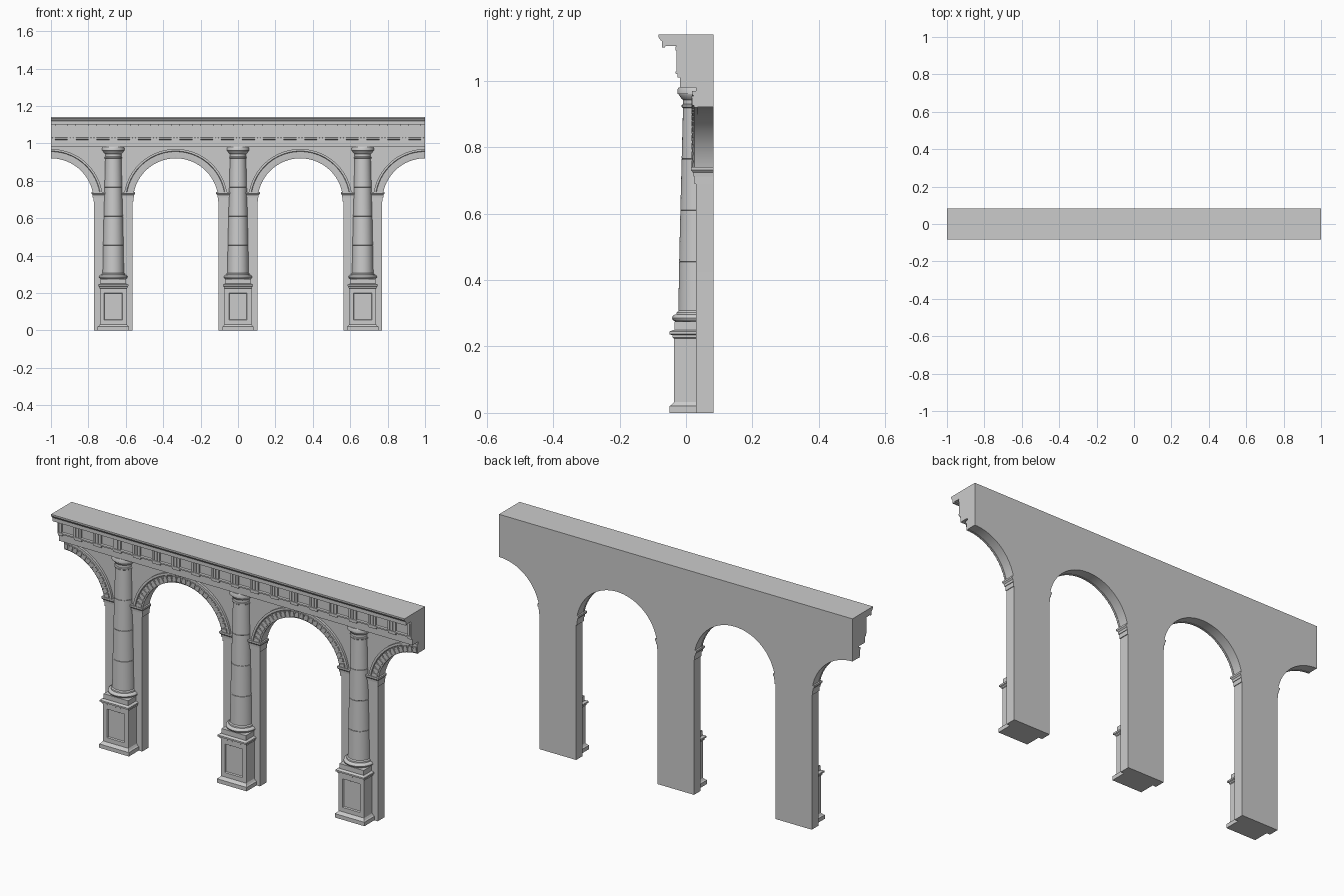
import bpy, bmesh, math

if "Cube" in bpy.data.objects:
    bpy.data.objects.remove(bpy.data.objects["Cube"])

BACK = 0.083          # rear plane of everything
WALL = 0.03           # front plane of the arcade wall
SPRING, RAD = 0.692, 0.23
PIERS = (-2 / 3, 0, 2 / 3)


def finish(name, bm, smooth=False):
    bmesh.ops.recalc_face_normals(bm, faces=bm.faces)
    me = bpy.data.meshes.new(name)
    bm.to_mesh(me)
    bm.free()
    ob = bpy.data.objects.new(name, me)
    bpy.context.collection.objects.link(ob)
    if smooth:
        bpy.ops.object.select_all(action='DESELECT')
        ob.select_set(True)
        bpy.context.view_layer.objects.active = ob
        bpy.ops.object.shade_smooth_by_angle(angle=math.radians(35))
    return ob


def loft(bm, rings, cap=True):
    """Skin a list of closed point rings; return the side faces per span."""
    vs = [[bm.verts.new(p) for p in ring] for ring in rings]
    n = len(vs[0])
    spans = [[bm.faces.new((a[i], a[(i + 1) % n], b[(i + 1) % n], b[i])) for i in range(n)]
             for a, b in zip(vs, vs[1:])]
    if cap:
        bm.faces.new(vs[0])
        bm.faces.new(vs[-1])
    return spans


def stack(bm, cx, profile, back):
    """Moulded block: profile of (z, half width, front y)."""
    return loft(bm, [[(cx - h, y, z), (cx + h, y, z), (cx + h, back, z), (cx - h, back, z)]
                     for z, h, y in profile])


def extrude_x(bm, profile, x0, x1):
    loft(bm, [[(x, y, z) for y, z in profile] for x in (x0, x1)])


def arc_sweep(bm, cx, profile, a0, a1, steps):
    """Sweep a (radius, y) section round an arch."""
    rings = []
    for i in range(steps + 1):
        a = a0 + (a1 - a0) * i / steps
        rings.append([(cx + r * math.cos(a), y, SPRING + r * math.sin(a)) for r, y in profile])
    loft(bm, rings)


# Arches: centre, start angle, end angle (outer ones are halves)
ARCHES = [(-1, 0, 90), (-1 / 3, 0, 180), (1 / 3, 0, 180), (1, 90, 180)]

# Arcade wall with the arched openings
outline = [(-1, 0.98)]
for cx, lo, hi in ARCHES:
    steps = (hi - lo) * 36 // 180
    if hi == 180:
        outline.append((cx - RAD, 0))
    for i in range(steps + 1):
        a = math.radians(hi + (lo - hi) * i / steps)
        outline.append((cx + RAD * math.cos(a), SPRING + RAD * math.sin(a)))
    if lo == 0:
        outline.append((cx + RAD, 0))
outline.append((1, 0.98))
bm = bmesh.new()
loft(bm, [[(x, y, z) for x, z in outline] for y in (WALL, BACK)])
finish("arcade_wall", bm, True)

# Arch rings with their radial blocks
ring = [(0.228, 0.034), (0.228, 0.025), (0.236, 0.023), (0.264, 0.023),
        (0.267, 0.018), (0.278, 0.018), (0.278, 0.034)]
block = [(0.234, 0.026), (0.234, 0.019), (0.262, 0.017), (0.262, 0.026)]
bm_r, bm_b = bmesh.new(), bmesh.new()
for cx, lo, hi in ARCHES:
    lo, hi = max(lo, 10), min(hi, 170)
    arc_sweep(bm_r, cx, ring, math.radians(lo), math.radians(hi), (hi - lo) // 4)
    n = (hi - lo) * 26 // 160
    d = math.radians(hi - lo) / n
    for i in range(n):
        a = math.radians(lo) + d * (i + 0.15)
        arc_sweep(bm_b, cx, block, a, a + d * 0.7, 1)
finish("arch_rings", bm_r, True)
finish("arch_blocks", bm_b)

# Imposts wrapping the piers
bm = bmesh.new()
for cx in PIERS:
    stack(bm, cx, [(0.69, 0.107, 0.026), (0.712, 0.107, 0.026), (0.712, 0.110, 0.022),
                   (0.724, 0.111, 0.021), (0.731, 0.117, 0.015), (0.74, 0.117, 0.015)], BACK)
finish("imposts", bm)

# Pedestals with a recessed panel, plus column plinths
bm = bmesh.new()
for cx in PIERS:
    spans = stack(bm, cx, [(0, 0.084, -0.05), (0.02, 0.084, -0.05), (0.024, 0.078, -0.044),
                           (0.033, 0.072, -0.036), (0.224, 0.072, -0.036), (0.227, 0.076, -0.041),
                           (0.234, 0.076, -0.041), (0.237, 0.081, -0.05), (0.245, 0.081, -0.05),
                           (0.25, 0.07, -0.038)], WALL + 0.003)
    panel = spans[3][0]
    bm.normal_update()
    bmesh.ops.recalc_face_normals(bm, faces=bm.faces)
    bmesh.ops.inset_individual(bm, faces=[panel], thickness=0.032)
    bmesh.ops.inset_individual(bm, faces=[panel], thickness=0.005, depth=-0.006)
    stack(bm, cx, [(0.249, 0.069, -0.035), (0.275, 0.069, -0.035)], WALL + 0.003)
finish("pedestals", bm)

# Engaged half columns, turned from a profile of (radius, z)
prof = [(0.066, 0.274)]
prof += [(0.063 + 0.013 * math.sin(t), 0.286 - 0.011 * math.cos(t))
         for t in [math.pi * i / 6 for i in range(7)]]
prof += [(0.062, 0.303), (0.057, 0.308)]
for z, r in ((0.455, 0.0545), (0.61, 0.051), (0.765, 0.047)):   # drum joints
    prof += [(r, z - 0.001), (r - 0.0012, z), (r, z + 0.001)]
prof += [(0.043, 0.918), (0.047, 0.921), (0.047, 0.927), (0.043, 0.93), (0.043, 0.943),
         (0.047, 0.946), (0.055, 0.957), (0.056, 0.96), (0.06, 0.961), (0.06, 0.974),
         (0.057, 0.98)]
bm = bmesh.new()
for cx in PIERS:
    loft(bm, [[(cx + r * math.cos(a), 0.034 + r * math.sin(a), z)
               for a in [math.pi * (1 + i / 24) for i in range(25)]] for r, z in prof])
finish("half_columns", bm, True)

# Entablature with architrave, frieze and cornice
bm = bmesh.new()
extrude_x(bm, [(BACK, 0.98), (-0.018, 0.98), (-0.018, 1.018), (-0.031, 1.022), (-0.031, 1.029),
               (-0.021, 1.031), (-0.021, 1.1), (-0.03, 1.105), (-0.062, 1.105), (-0.064, 1.101),
               (-0.072, 1.101), (-0.072, 1.12), (-0.076, 1.122), (-0.083, 1.132), (-0.083, 1.14),
               (BACK, 1.14)], -1, 1)
finish("entablature", bm)

# Triglyphs along the frieze, three bars and a cap each
bm = bmesh.new()


def bar(x0, x1, y0, z0, z1):
    x0, x1 = max(x0, -1), min(x1, 1)
    if x1 - x0 > 0.001:
        extrude_x(bm, [(y0, z0), (y0, z1), (-0.018, z1), (-0.018, z0)], x0, x1)


for i in range(-9, 10):
    cx = i / 9
    for k in (-1, 0, 1):
        bar(cx + k * 0.016 - 0.0055, cx + k * 0.016 + 0.0055, -0.029, 1.029, 1.095)
    bar(cx - 0.0215, cx + 0.0215, -0.025, 1.029, 1.095)
    bar(cx - 0.023, cx + 0.023, -0.031, 1.092, 1.103)
    bar(cx - 0.0215, cx + 0.0215, -0.026, 1.011, 1.021)
finish("triglyphs", bm)
